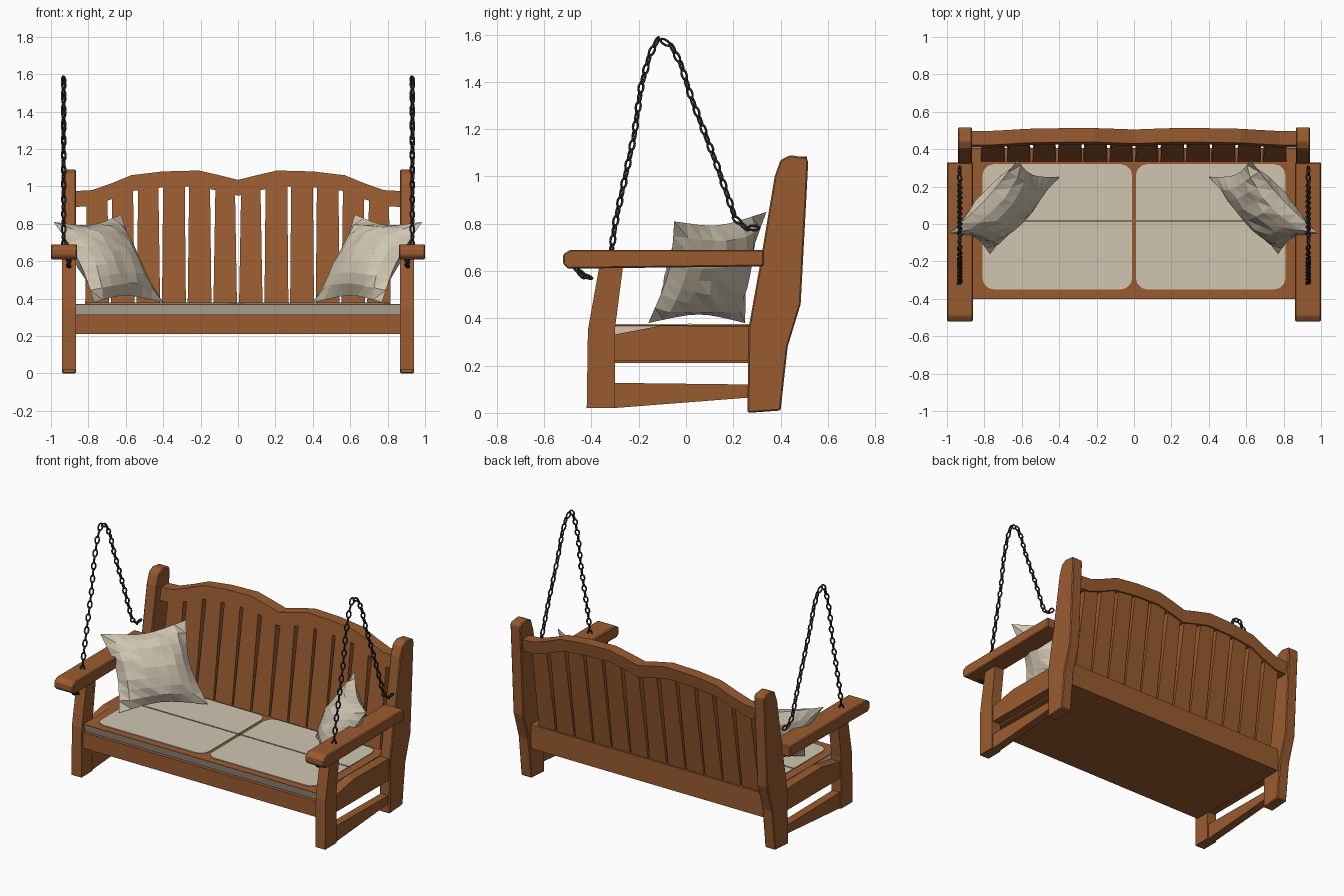
import bpy, bmesh, math, random
from mathutils import Vector, Matrix

random.seed(4)
if "Cube" in bpy.data.objects:
    bpy.data.objects.remove(bpy.data.objects["Cube"], do_unlink=True)


def material(name, rgb):
    m = bpy.data.materials.new(name)
    m.use_nodes = True
    m.diffuse_color = (*rgb, 1)
    m.node_tree.nodes["Principled BSDF"].inputs["Base Color"].default_value = (*rgb, 1)
    return m


wood = material("warm wood", (0.32, 0.105, 0.03))
cream = material("cream fabric", (0.63, 0.56, 0.44))
seam_grey = material("seam grey", (0.2, 0.17, 0.13))
iron = material("dark iron", (0.03, 0.03, 0.035))


def finish(name, bm, mat):
    bmesh.ops.recalc_face_normals(bm, faces=bm.faces[:])
    me = bpy.data.meshes.new(name)
    bm.to_mesh(me)
    bm.free()
    me.materials.append(mat)
    ob = bpy.data.objects.new(name, me)
    bpy.context.collection.objects.link(ob)
    return ob


def bevel(ob, width, segments=1):
    mod = ob.modifiers.new("bevel", "BEVEL")
    mod.width, mod.segments, mod.limit_method = width, segments, "ANGLE"


def prism(name, pts, axis, lo, hi, mat, lean=0):
    """Extrude an outline: along x it is (y, z), along y it is (x, z), along z it is (x, y)."""
    place = {"x": lambda p, d: (d, p[0], p[1]),
             "y": lambda p, d: (p[0], d + lean * (p[1] - 1), p[1]),
             "z": lambda p, d: (p[0], p[1], d)}[axis]
    bm = bmesh.new()
    a = [bm.verts.new(place(p, lo)) for p in pts]
    b = [bm.verts.new(place(p, hi)) for p in pts]
    bm.faces.new(a)
    bm.faces.new(b)
    for i in range(len(pts)):
        j = (i + 1) % len(pts)
        bm.faces.new((a[i], a[j], b[j], b[i]))
    return finish(name, bm, mat)


def box(name, x, y, z, mat):
    return prism(name, [(x[0], y[0]), (x[1], y[0]), (x[1], y[1]), (x[0], y[1])],
                 "z", z[0], z[1], mat)


def rounded_rect(x0, x1, y0, y1, r):
    pts = []
    for k, (cx, cy) in enumerate([(x1 - r, y1 - r), (x0 + r, y1 - r),
                                  (x0 + r, y0 + r), (x1 - r, y0 + r)]):
        for i in range(4):
            a = math.pi / 2 * (k + i / 3)
            pts.append((cx + r * math.cos(a), cy + r * math.sin(a)))
    return pts


# Pillow: two bulged sheets between four corners, pinched along the seam
def pillow(name, corners, n=8, depth=0.11):
    a, b, c, d = [Vector(p) for p in corners]
    normal = (b - a).cross(d - a).normalized()
    centre = (a + b + c + d) / 4
    bm = bmesh.new()
    for side in (1, -1):
        grid = []
        for i in range(n + 1):
            row = []
            for j in range(n + 1):
                u, v = i / n, j / n
                p = a.lerp(b, u).lerp(d.lerp(c, u), v)
                su, sv = math.sin(math.pi * u), math.sin(math.pi * v)
                p += (centre - p) * 0.16 * max(su * (1 - sv), sv * (1 - su))
                puff = (su * sv) ** 0.6 if su * sv > 1e-6 else 0
                p += normal * side * depth * puff * random.uniform(0.88, 1.08)
                row.append(bm.verts.new(p))
            grid.append(row)
        for i in range(n):
            for j in range(n):
                q = grid[i][j], grid[i + 1][j], grid[i + 1][j + 1], grid[i][j + 1]
                bm.faces.new(q[:3])
                bm.faces.new((q[0], q[2], q[3]))
    bmesh.ops.remove_doubles(bm, verts=bm.verts[:], dist=0.0005)
    return finish(name, bm, cream)


# One oval chain link: a stretched ring added to a shared mesh
def add_link(bm, pos, tangent, side, length, width, wire):
    up = tangent.cross(side).normalized()
    rings = []
    for i in range(10):
        t = math.tau * i / 10
        c, s = math.cos(t), math.sin(t)
        core = pos + tangent * c * length / 2 + side * s * width / 2
        out = (tangent * c + side * s).normalized()
        rings.append([bm.verts.new(core + wire * (out * math.cos(w) + up * math.sin(w)))
                      for w in (math.tau * k / 5 for k in range(5))])
    for i in range(10):
        r, q = rings[i], rings[(i + 1) % 10]
        for k in range(5):
            m = (k + 1) % 5
            bm.faces.new((r[k], q[k], q[m], r[m]))


def chain(name, x, path, pitch=0.041):
    pts = [Vector((x, y, z)) for y, z in path]
    bm = bmesh.new()
    carry, count = 0.0, 0
    for p, q in zip(pts, pts[1:]):
        seg = q - p
        t = seg.normalized()
        while carry < seg.length:
            spin = 0.5 + math.pi / 2 * (count % 2)
            side = Matrix.Rotation(spin, 3, t) @ Vector((1, 0, 0))
            add_link(bm, p + t * carry, t, side, 0.046, 0.024, 0.0055)
            carry += pitch
            count += 1
        carry -= seg.length
    return finish(name, bm, iron)


front_leg = [(-0.42, 0.02), (-0.30, 0.02), (-0.30, 0.36), (-0.265, 0.63),
             (-0.365, 0.63), (-0.415, 0.35)]
back_post = [(0.26, 0), (0.40, 0.01), (0.43, 0.28), (0.485, 0.46), (0.517, 1.06),
             (0.51, 1.08), (0.44, 1.09), (0.40, 1.07), (0.375, 1.0), (0.31, 0.61), (0.265, 0.36)]
arm = [(-0.52, 0.63), (-0.50, 0.61), (0.33, 0.62), (0.33, 0.69), (-0.49, 0.69), (-0.52, 0.67)]
stretcher = [(-0.31, 0.02), (0.27, 0.065), (0.27, 0.12), (-0.31, 0.127)]
side_rail = [(-0.31, 0.22), (0.27, 0.22), (0.27, 0.365), (-0.10, 0.37), (-0.31, 0.33)]
chain_path = [(-0.315, 0.69), (-0.30, 0.80), (-0.22, 1.17), (-0.19, 1.38), (-0.155, 1.51),
              (-0.125, 1.57), (-0.10, 1.575), (-0.06, 1.55), (-0.02, 1.47), (0.02, 1.34),
              (0.13, 1.05), (0.21, 0.82), (0.25, 0.785), (0.32, 0.78)]
hook_path = [(-0.46, 0.605), (-0.44, 0.585), (-0.40, 0.57)]

# Mirrored side parts
for s, tag in ((1, "left"), (-1, "right")):
    prism(tag + "_front_leg", front_leg, "x", s * 0.867, s * 0.94, wood)
    bevel(prism(tag + "_back_post", back_post, "x", s * 0.865, s * 0.942, wood), 0.006)
    bevel(prism(tag + "_armrest", arm, "x", s * 0.86, s * 1.0, wood), 0.006)
    prism(tag + "_stretcher", stretcher, "x", s * 0.875, s * 0.93, wood)
    prism(tag + "_side_rail", side_rail, "x", s * 0.86, s * 0.93, wood)
    chain(tag + "_chain", s * 0.932, chain_path)
    chain(tag + "_arm_hook", s * 0.905, hook_path, 0.026)
    x0, x1 = sorted((s * 0.01, s * 0.81))
    prism(tag + "_cushion", rounded_rect(x0, x1, -0.35, 0.32, 0.06), "z", 0.365, 0.376, cream)
    pillow(tag + "_pillow", [(s * 0.985, -0.05, 0.81), (s * 0.625, 0.34, 0.85),
                             (s * 0.40, 0.25, 0.38), (s * 0.77, -0.16, 0.38)])

# Seat
box("seat_frame", (-0.87, 0.87), (-0.40, 0.37), (0.21, 0.315), wood)
prism("seat_pad", [(-0.375, 0.31), (0.33, 0.31), (0.33, 0.367), (-0.398, 0.367)],
      "x", -0.865, 0.865, cream)
box("seat_trim", (-0.867, 0.867), (-0.40, 0.34), (0.366, 0.371), wood)
box("seat_seam", (-0.81, 0.81), (0.01, 0.022), (0.37, 0.378), seam_grey)
box("lower_back_rail", (-0.87, 0.87), (0.325, 0.405), (0.21, 0.37), wood)

# Double-arched top rail
half = [(0.0, 1.035), (0.10, 1.06), (0.21, 1.085), (0.40, 1.08), (0.57, 1.06),
        (0.68, 1.015), (0.78, 0.98), (0.87, 0.975)]
top = [(-x, z) for x, z in half[:0:-1]] + half
rail = top + [(x, z - 0.085) for x, z in reversed(top)]
prism("top_rail", rail, "y", 0.425, 0.50, wood, lean=0.15)


# Tapered back slats reaching up into the rail
def rail_height(x):
    x = abs(x)
    for (xa, za), (xb, zb) in zip(half, half[1:]):
        if x <= xb:
            return za + (zb - za) * (x - xa) / (xb - xa)


for i in range(12):
    x = (i - 5.5) * 0.137
    low, high = 0.065, 0.054 + random.uniform(-0.003, 0.004)
    z = rail_height(x) - 0.05
    prism(f"back_slat_{i + 1}", [(x - low, 0.25), (x + low, 0.25), (x + high, z), (x - high, z)],
          "y", 0.428, 0.488, wood, lean=0.15)
